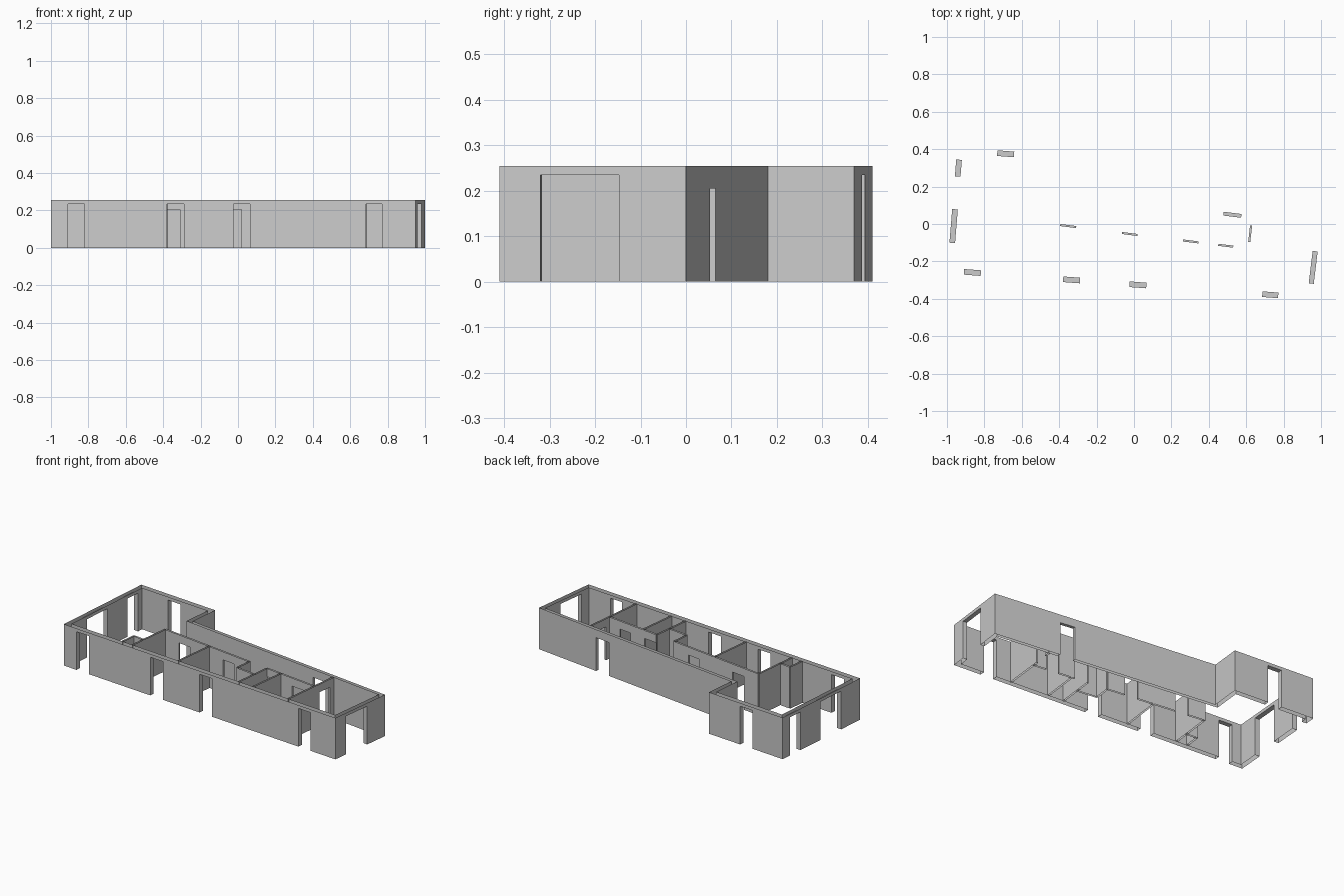
import bpy
import bmesh
from mathutils import Vector
from mathutils.geometry import intersect_line_line

cube = bpy.data.objects.get("Cube")
if cube:
    bpy.data.objects.remove(cube)

HEIGHT = 0.255
TALL, LOW = 0.235, 0.205   # door heights
THIN = 0.011               # partition thickness

plaster = bpy.data.materials.new("grey plaster")
plaster.use_nodes = True
grey = (0.6, 0.6, 0.6, 1)
plaster.diffuse_color = grey
plaster.node_tree.nodes["Principled BSDF"].inputs["Base Color"].default_value = grey


def panel(bm, p, q, z0, z1):
    """Upright sheet from p to q, facing right of its direction."""
    corners = [(p, z0), (q, z0), (q, z1), (p, z1)]
    bm.faces.new([bm.verts.new((c.x, c.y, z)) for c, z in corners])


def wall(name, a, b, c, d, doors=(), axis=0, head=TALL, caps=False):
    """Hollow wall: outer line a-b, inner line c-d, with doors (lo, hi) along an axis."""
    bm = bmesh.new()

    def cut(value):
        outer = a.lerp(b, (value - a[axis]) / (b[axis] - a[axis]))
        along = (b - a).normalized()
        inner = c + along * (outer - c).dot(along)
        return outer, inner

    forward = b[axis] > a[axis]
    ordered = sorted((sorted(door, reverse=not forward) for door in doors),
                     reverse=not forward)
    start = (a, c)
    for lo, hi in ordered:
        left, right = cut(lo), cut(hi)
        # Solid stretch up to the door, then the panel over it
        for s, e, z in ((start, left, 0), (left, right, head)):
            panel(bm, s[0], e[0], z, HEIGHT)
            panel(bm, e[1], s[1], z, HEIGHT)
        # Jambs and soffit
        panel(bm, left[0], left[1], 0, head)
        panel(bm, right[1], right[0], 0, head)
        bm.faces.new([bm.verts.new((p.x, p.y, head))
                      for p in (left[0], left[1], right[1], right[0])])
        start = right
    panel(bm, start[0], b, 0, HEIGHT)
    panel(bm, d, start[1], 0, HEIGHT)
    if caps:
        panel(bm, c, a, 0, HEIGHT)
        panel(bm, b, d, 0, HEIGHT)
    bmesh.ops.remove_doubles(bm, verts=bm.verts, dist=0.0001)
    mesh = bpy.data.meshes.new(name)
    bm.to_mesh(mesh)
    bm.free()
    mesh.materials.append(plaster)
    bpy.context.collection.objects.link(bpy.data.objects.new(name, mesh))


def side(p, q):
    """Unit vector to the left of p to q."""
    run = (q - p).normalized()
    return Vector((-run.y, run.x))


def partition(name, p, q, doors=(), axis=0):
    p, q = Vector(p), Vector(q)
    off = side(p, q) * THIN / 2
    wall(name, p - off, q - off, p + off, q + off, doors, axis, LOW, True)


# Outer shell, counterclockwise: name, start corner, thickness, doors, axis, door height
shell = [
    ("south_wall", (-1, -0.264), 0.03,
     [(-0.91, -0.82), (-0.38, -0.29), (-0.025, 0.065), (0.685, 0.77)], 0, TALL),
    ("east_wall", (0.95, -0.41), 0.027, [(-0.32, -0.147)], 1, TALL),
    ("north_wall", (1, 0), 0.02, [(0.48, 0.575)], 0, LOW),
    ("step_wall", (-0.435, 0.18), 0.027, [], 1, TALL),
    ("wing_north_wall", (-0.415, 0.37), 0.03, [(-0.73, -0.64)], 0, TALL),
    ("west_wall", (-0.945, 0.41), 0.03, [(0.255, 0.345), (-0.1, 0.08)], 1, TALL),
]
count = len(shell)
corners = [Vector(s[1]) for s in shell]
inner = []
for i in range(count):
    before, here, after = corners[i - 1], corners[i], corners[(i + 1) % count]
    n0 = side(before, here) * shell[i - 1][2]
    n1 = side(here, after) * shell[i][2]
    lines = [(v).to_3d() for v in (before + n0, here + n0, here + n1, after + n1)]
    inner.append(intersect_line_line(*lines)[0].to_2d())
for i, (name, _, _, doors, axis, head) in enumerate(shell):
    j = (i + 1) % count
    wall(name, corners[i], corners[j], inner[i], inner[j], doors, axis, head)

# Long corridor partition in two stretches with a recess between
partition("corridor_wall_west", (-0.5, 0.008), (0.13, -0.073),
          [(-0.395, -0.31), (-0.065, 0.018)])
partition("corridor_wall_east", (0.26, -0.088), (0.612, -0.131),
          [(0.262, 0.345), (0.45, 0.53)])
partition("recess_west", (0.13, -0.073), (0.118, -0.178))
partition("recess_back", (0.118, -0.178), (0.248, -0.194))
partition("recess_east", (0.26, -0.088), (0.248, -0.194))

# Cross partitions between rooms
partition("room_wall_west", (-0.5, 0.008), (-0.532, -0.272))
partition("room_wall_middle", (-0.17, -0.034), (-0.202, -0.297))
partition("bathroom_wall_west", (0.248, -0.194), (0.232, -0.33))
partition("bathroom_wall_east", (0.363, -0.1), (0.335, -0.337))
partition("room_wall_east", (0.63, 0.028), (0.587, -0.357), [(-0.095, -0.008)], 1)

# Small closet at the front wall
partition("closet_back", (-0.592, -0.165), (-0.52, -0.174))
partition("closet_side", (-0.592, -0.165), (-0.604, -0.266))
